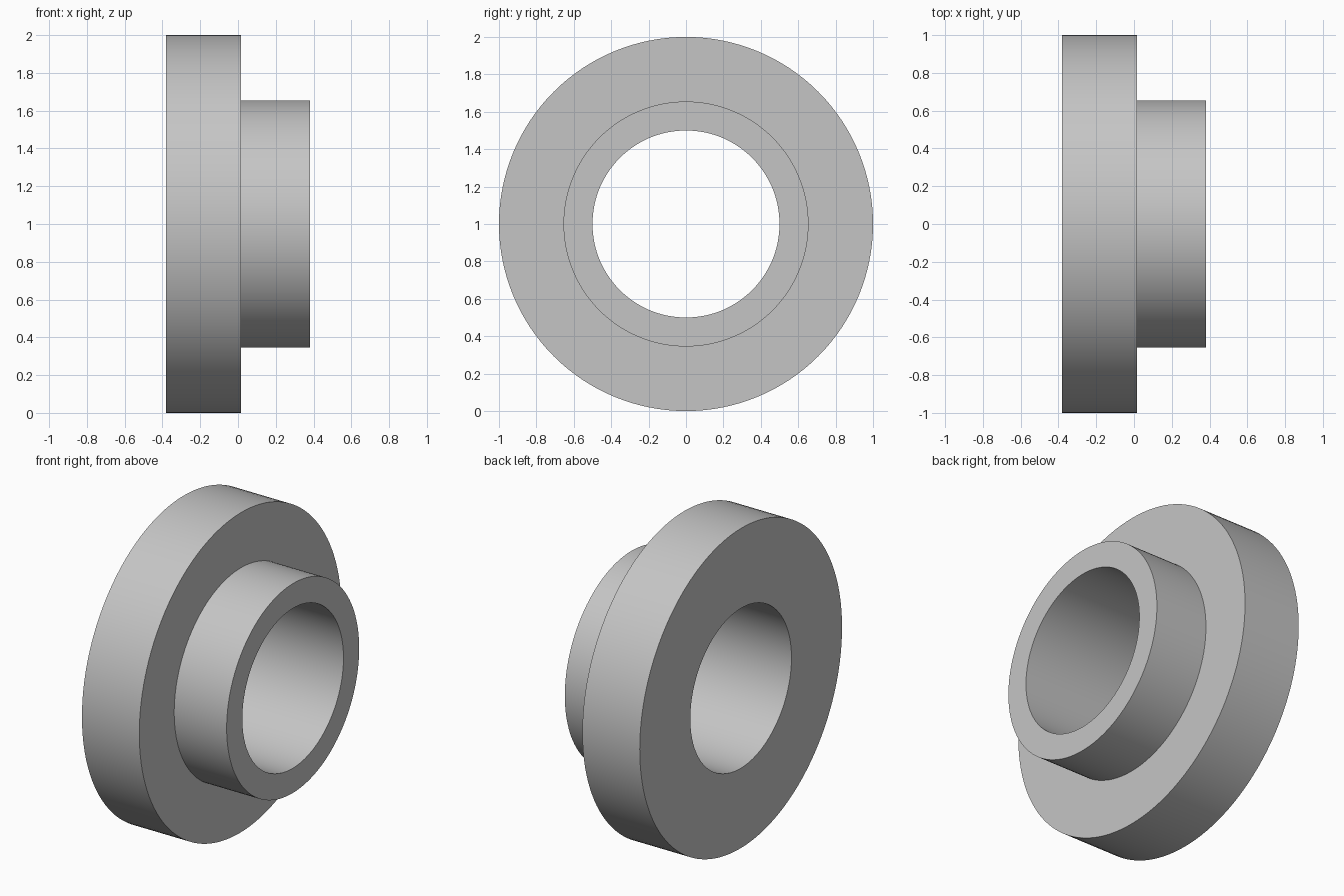
import bpy
import bmesh
from math import cos, sin, tau, radians

cube = bpy.data.objects.get("Cube")
if cube:
    bpy.data.objects.remove(cube, do_unlink=True)

SEGMENTS = 128

# Plain grey metal
grey = bpy.data.materials.new("grey metal")
grey.use_nodes = True
colour = (0.56, 0.56, 0.56, 1)
grey.diffuse_color = colour
grey.node_tree.nodes["Principled BSDF"].inputs["Base Color"].default_value = colour


def lathe_x(name, profile, centre_z):
    """Revolve a closed (x, radius) profile around a level x axis."""
    bm = bmesh.new()
    rings = []
    for x, r in profile:
        angles = [tau * i / SEGMENTS for i in range(SEGMENTS)]
        rings.append([bm.verts.new((x, r * cos(a), r * sin(a))) for a in angles])
    for k, ring in enumerate(rings):
        following = rings[(k + 1) % len(rings)]
        for i in range(SEGMENTS):
            j = (i + 1) % SEGMENTS
            bm.faces.new((ring[i], ring[j], following[j], following[i]))
    bmesh.ops.recalc_face_normals(bm, faces=bm.faces)
    mesh = bpy.data.meshes.new(name)
    bm.to_mesh(mesh)
    bm.free()
    mesh.materials.append(grey)
    obj = bpy.data.objects.new(name, mesh)
    obj.location.z = centre_z
    bpy.context.collection.objects.link(obj)
    return obj


# Wide flange, stepped hub and through bore in one turned section
left, step, right = -0.38, 0.017, 0.38
flange_r, hub_r, bore_r = 1.0, 0.655, 0.5
bushing = lathe_x("flanged_bushing", [
    (left, bore_r), (left, flange_r), (step, flange_r),
    (step, hub_r), (right, hub_r), (right, bore_r),
], flange_r)

# Smooth round walls with crisp rims
bpy.ops.object.select_all(action="DESELECT")
bushing.select_set(True)
bpy.context.view_layer.objects.active = bushing
bpy.ops.object.shade_smooth_by_angle(angle=radians(30))
